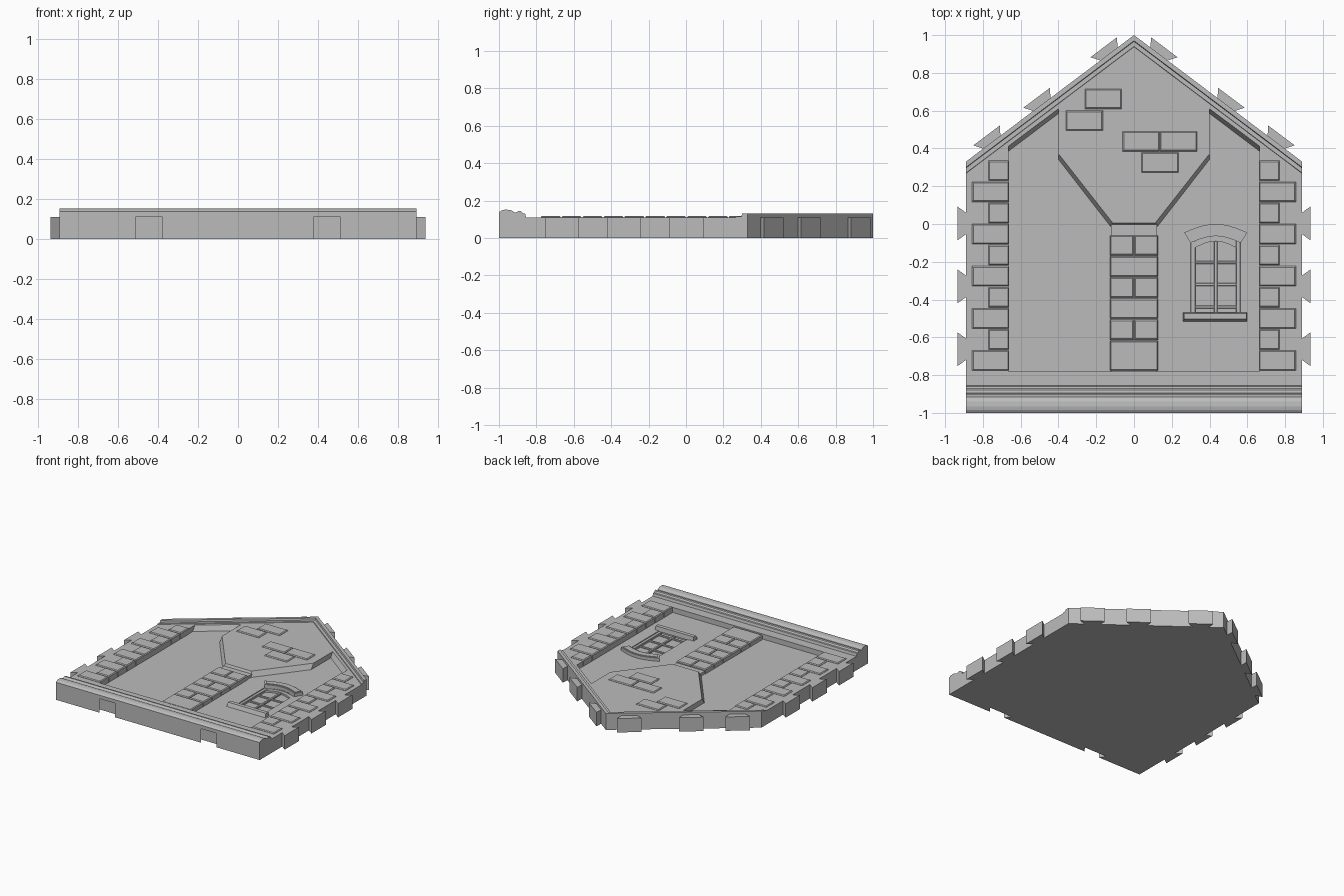
import bpy
import bmesh
import math
from mathutils import Vector

if "Cube" in bpy.data.objects:
    bpy.data.objects.remove(bpy.data.objects["Cube"], do_unlink=True)

stone = bpy.data.materials.new("grey_stone")
stone.use_nodes = True
COLOUR = (0.5, 0.5, 0.5, 1)
stone.diffuse_color = COLOUR
stone.node_tree.nodes["Principled BSDF"].inputs["Base Color"].default_value = COLOUR

HALF, EAVE = 0.89, 0.33          # half width and eave position
FLOOR, FACE = 0.07, 0.11         # recessed wall and raised face levels
ROW = 0.1117                     # brick course pitch


def make(name, bm):
    bmesh.ops.recalc_face_normals(bm, faces=bm.faces)
    mesh = bpy.data.meshes.new(name)
    bm.to_mesh(mesh)
    bm.free()
    mesh.materials.append(stone)
    obj = bpy.data.objects.new(name, mesh)
    bpy.context.collection.objects.link(obj)
    return obj


def loft(bm, low, high):
    """Solid between two matching loops of points."""
    a = [bm.verts.new(p) for p in low]
    b = [bm.verts.new(p) for p in high]
    bm.faces.new(a[::-1])
    bm.faces.new(b)
    for i in range(len(a)):
        j = (i + 1) % len(a)
        bm.faces.new((a[i], a[j], b[j], b[i]))


def prism(bm, pts, z0, z1, top=None):
    loft(bm, [(x, y, z0) for x, y in pts], [(x, y, z1) for x, y in (top or pts)])


def block(bm, x0, x1, y0, y1, z0, z1, c=0.006):
    """Box with chamfered upper edges."""
    rect = [(x0, y0), (x1, y0), (x1, y1), (x0, y1)]
    inset = [(x0 + c, y0 + c), (x1 - c, y0 + c), (x1 - c, y1 - c), (x0 + c, y1 - c)]
    prism(bm, rect, z0, z1 - c)
    prism(bm, rect, z1 - c, z1, inset)


def mirror(pts):
    return [(-x, y) for x, y in pts]


def roof(x):
    return 1 - abs(x) * (1 - EAVE) / HALF


def dovetail(bm, x, y, normal, inner, outer, z1, depth=0.045, root=-0.01, z0=0.0):
    n = Vector(normal).normalized()
    t = Vector((-n.y, n.x))
    c = Vector((x, y))
    pts = [c + n * root - t * inner, c + n * root + t * inner,
           c + n * depth + t * outer, c + n * depth - t * outer]
    prism(bm, [tuple(p) for p in pts], z0, z1)


def cut(target, cutter):
    cutter.hide_render = True
    mod = target.modifiers.new("cut", "BOOLEAN")
    mod.operation = "DIFFERENCE"
    mod.solver = "EXACT"
    mod.object = cutter
    bpy.context.view_layer.objects.active = target
    bpy.ops.object.modifier_apply(modifier=mod.name)
    bpy.data.objects.remove(cutter, do_unlink=True)


def arc(x0, x1, y, rise, n=10):
    """Shallow arch from right to left."""
    return [(x1 + (x0 - x1) * i / n, y + rise * math.sin(math.pi * i / n)) for i in range(n + 1)]


# Recessed wall slab with a sunken arched window
bm = bmesh.new()
prism(bm, [(-HALF, -0.87), (HALF, -0.87), (HALF, EAVE), (0, 1), (-HALF, EAVE)], 0, FLOOR)
wall = make("wall_slab", bm)
bm = bmesh.new()
prism(bm, [(0.3, -0.48), (0.565, -0.48)] + arc(0.3, 0.565, -0.1, 0.035), 0.05, 0.2)
cut(wall, make("window_cutter", bm))

# Base moulding, extruded along x, with dovetail sockets in the front
profile = [(-1, 0), (-1, 0.138), (-0.985, 0.148), (-0.965, 0.152), (-0.94, 0.15), (-0.925, 0.143),
           (-0.917, 0.137), (-0.905, 0.138), (-0.895, 0.145), (-0.88, 0.143), (-0.872, 0.132),
           (-0.86, 0.13), (-0.855, FACE), (-0.78, FACE), (-0.78, 0)]
bm = bmesh.new()
loft(bm, [(-HALF, y, z) for y, z in profile], [(HALF, y, z) for y, z in profile])
base = make("base_moulding", bm)
bm = bmesh.new()
for s in (-1, 1):
    dovetail(bm, s * 0.443, -1, (0, 1), 0.066, 0.1, FACE, z0=-0.05, root=-0.002)
cut(base, make("socket_cutter", bm))

# Raised side borders, sloped where they meet the recess below the roof
low = [(0.665, -0.79), (HALF, -0.79), (HALF, EAVE), (0.4, roof(0.4)), (0.4, 0.585), (0.665, 0.385)]
high = low[:4] + [(0.4, 0.61), (0.665, 0.412)]
bm = bmesh.new()
prism(bm, low, FLOOR, FACE, high)
prism(bm, mirror(low), FLOOR, FACE, mirror(high))
make("side_borders", bm)

# Chimney breast with flared, sloped underside
low = [(0.125, -0.012), (0.4, 0.342), (0.4, roof(0.4)), (0, 1)]
high = [(0.113, 0.006), (0.4, 0.372), (0.4, roof(0.4)), (0, 1)]
bm = bmesh.new()
prism(bm, low + mirror(low[:3])[::-1], FLOOR, FACE, high + mirror(high[:3])[::-1])
make("chimney_breast", bm)

# Chimney stack and its courses
bm = bmesh.new()
prism(bm, [(-0.122, -0.785), (0.122, -0.785), (0.122, 0), (-0.122, 0)], FLOOR, 0.092)
make("chimney_stack", bm)
bm = bmesh.new()
for k in range(6):
    y1 = -0.06 - k * ROW
    y0 = -0.775 if k == 5 else y1 - 0.106
    spans = [(-0.127, 0.127)] if k % 2 else [(-0.127, -0.002), (0.002, 0.127)]
    for x0, x1 in spans:
        block(bm, x0, x1, y0, y1, FLOOR, 0.106)
make("stack_bricks", bm)

# Corner quoins, alternately short and long
bm = bmesh.new()
for k in range(10):
    y1 = EAVE + 0.005 - k * ROW
    width = 0.195 if k % 2 else 0.108
    for s in (-1, 1):
        x0, x1 = sorted((s * 0.662, s * (0.662 + width)))
        block(bm, x0, x1, y1 - 0.106, y1, FLOOR, 0.118)
make("corner_quoins", bm)

# Loose bricks showing in the gable
bm = bmesh.new()
for x, y in [(-0.26, 0.61), (-0.36, 0.495), (-0.06, 0.385), (0.138, 0.385), (0.04, 0.273)]:
    block(bm, x, x + 0.195, y, y + 0.105, 0.1, 0.118)
make("gable_bricks", bm)

# Roof edge trim: an upper lip with a stepped, sloping underside
bm = bmesh.new()
for d0, d1, z in [(0.03, 0.038, 0.13), (0.06, 0.066, 0.116)]:
    def band(d):
        return [(-HALF, EAVE), (-HALF, EAVE - d), (0, 1 - d), (HALF, EAVE - d), (HALF, EAVE), (0, 1)]
    prism(bm, band(d1), 0.1, z, band(d0))
make("roof_trim", bm)

# Interlocking dovetail tabs on the sides and roof slopes
bm = bmesh.new()
for s in (-1, 1):
    for y in (0.003, -0.33, -0.663):
        dovetail(bm, s * HALF, y, (s, 0), 0.05, 0.09, FACE)
    for x in (0.133, 0.488, 0.753):
        dovetail(bm, s * x, roof(x), (s * (1 - EAVE), HALF), 0.05, 0.088, FACE)
make("dovetail_tabs", bm)

# Window frame, glazing bars, arched hood and sill
bm = bmesh.new()
for x0, x1 in [(0.3, 0.325), (0.54, 0.565)]:
    block(bm, x0, x1, -0.475, -0.09, 0.045, 0.066, 0.003)
prism(bm, arc(0.3, 0.565, -0.1, 0.036) + arc(0.325, 0.54, -0.125, 0.034)[::-1], 0.045, 0.064)
block(bm, 0.423, 0.442, -0.475, -0.09, 0.045, 0.062, 0.003)
for y in (-0.205, -0.32, -0.44):
    block(bm, 0.322, 0.543, y - 0.008, y + 0.008, 0.045, 0.06, 0.003)
make("window_frame", bm)

bm = bmesh.new()
prism(bm, arc(0.265, 0.6, -0.045, 0.045) + arc(0.3, 0.565, -0.1, 0.036)[::-1], FLOOR - 0.01, 0.095)
prism(bm, arc(0.278, 0.587, -0.05, 0.042) + arc(0.305, 0.56, -0.088, 0.035)[::-1], 0.09, 0.1)
make("window_hood", bm)

bm = bmesh.new()
rect = [(0.26, -0.517), (0.6, -0.517), (0.6, -0.468), (0.26, -0.468)]
top = [(0.265, -0.503), (0.595, -0.503), (0.595, -0.473), (0.265, -0.473)]
prism(bm, rect, FLOOR - 0.005, 0.1, top)
make("window_sill", bm)
